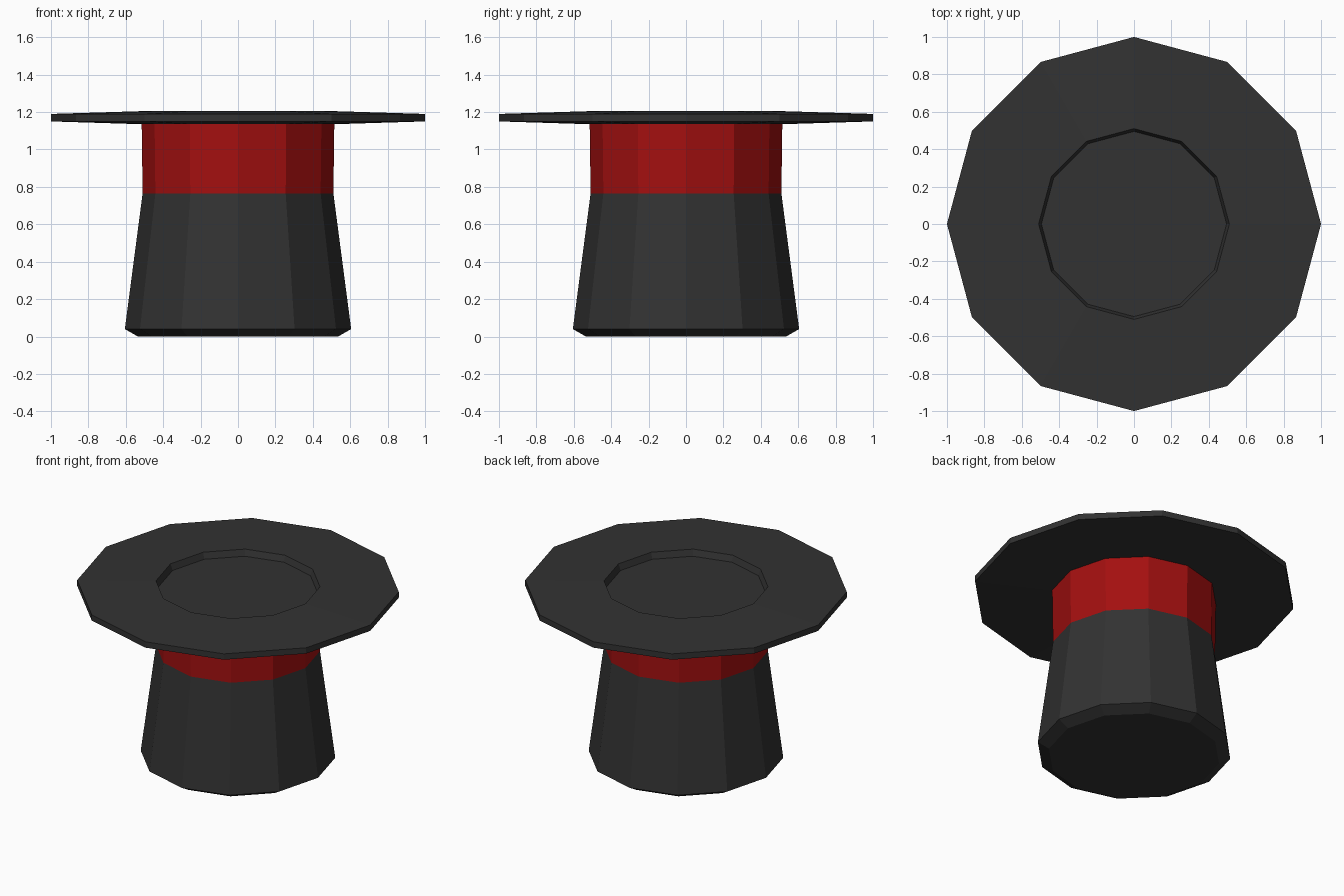
import bpy, bmesh, math

if "Cube" in bpy.data.objects:
    bpy.data.objects.remove(bpy.data.objects["Cube"])

SIDES = 12


def material(name, rgb):
    m = bpy.data.materials.new(name)
    m.diffuse_color = (*rgb, 1)
    m.use_nodes = True
    m.node_tree.nodes["Principled BSDF"].inputs["Base Color"].default_value = m.diffuse_color
    return m


def lathe(name, profile, mat, cap_start=False, cap_end=False):
    """Spin (radius, z) points around z into a flat-faced shell."""
    bm = bmesh.new()
    rings = [[bm.verts.new((r * math.cos(2 * math.pi * i / SIDES),
                            r * math.sin(2 * math.pi * i / SIDES), z))
              for i in range(SIDES)] for r, z in profile]
    for a, b in zip(rings, rings[1:]):
        for i in range(SIDES):
            j = (i + 1) % SIDES
            bm.faces.new((a[i], a[j], b[j], b[i]))
    if cap_start:
        bm.faces.new(rings[0][::-1])
    if cap_end:
        bm.faces.new(rings[-1])
    mesh = bpy.data.meshes.new(name)
    bm.to_mesh(mesh)
    bm.free()
    mesh.materials.append(mat)
    obj = bpy.data.objects.new(name, mesh)
    bpy.context.collection.objects.link(obj)
    return obj


black = material("charcoal felt", (0.032, 0.032, 0.032))
red = material("red ribbon", (0.37, 0.005, 0.005))

# Crown: flared, with a bevelled closed end on the ground
lathe("crown", [(0.535, 0.0), (0.605, 0.04), (0.51, 0.765)], black, cap_start=True)

# Ribbon band between crown and brim
lathe("band", [(0.51, 0.765), (0.515, 1.135)], red)

# Brim: thin disc thinning outward, with a shallow recessed opening
lathe("brim", [(0.515, 1.135), (1.0, 1.15), (1.0, 1.19), (0.51, 1.205),
               (0.495, 1.163)], black, cap_end=True)
